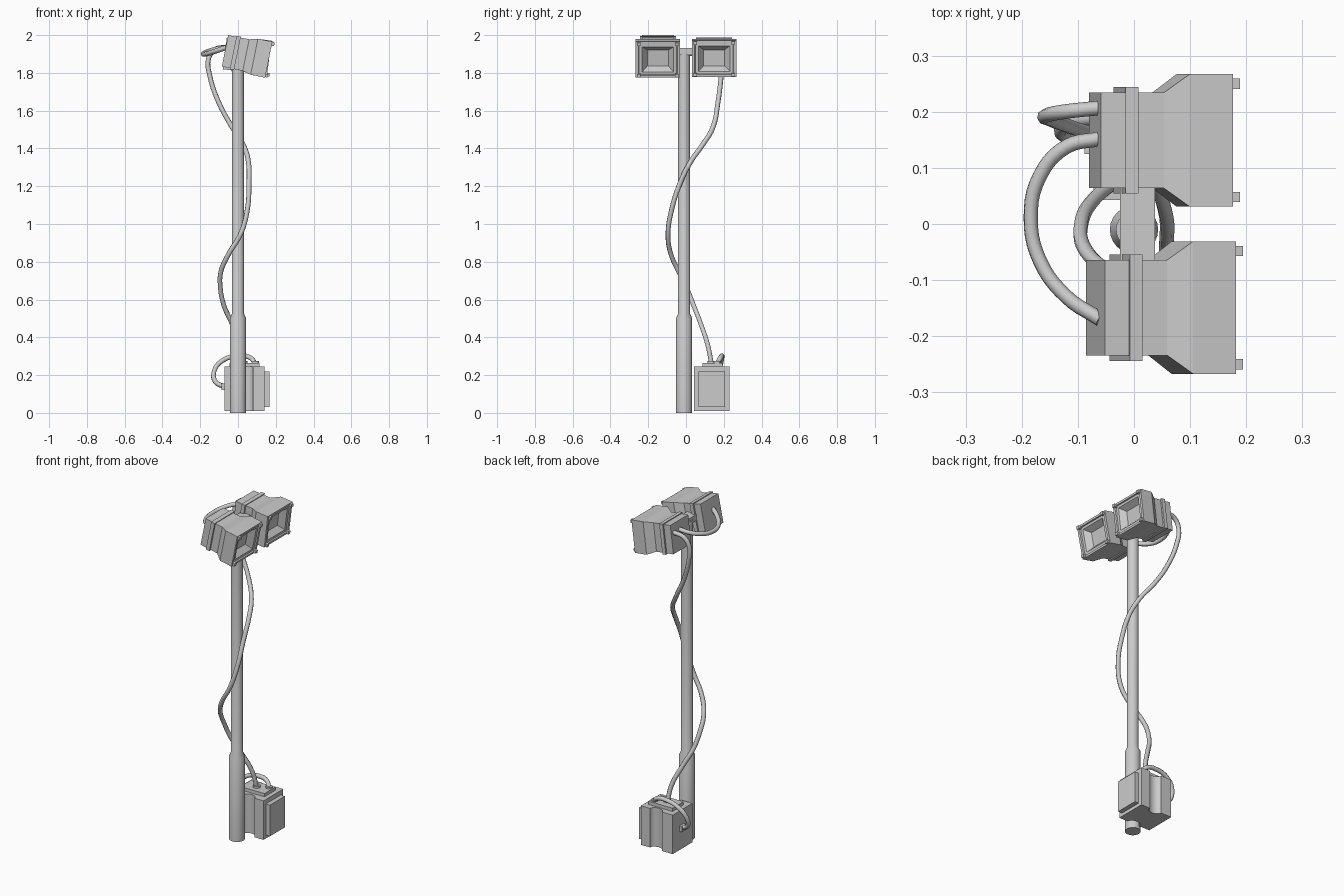
import bpy, bmesh, math
from mathutils import Matrix, Vector

if "Cube" in bpy.data.objects:
    bpy.data.objects.remove(bpy.data.objects["Cube"])


def finish(name, bm, smooth=False):
    bmesh.ops.recalc_face_normals(bm, faces=bm.faces)
    me = bpy.data.meshes.new(name)
    bm.to_mesh(me)
    bm.free()
    ob = bpy.data.objects.new(name, me)
    bpy.context.collection.objects.link(ob)
    if smooth:
        bpy.context.view_layer.objects.active = ob
        ob.select_set(True)
        bpy.ops.object.shade_smooth_by_angle(angle=math.radians(35))
        ob.select_set(False)
    return ob


def loft(name, rings, smooth=False):
    """Skin a list of point rings and cap both ends."""
    bm = bmesh.new()
    vs = [[bm.verts.new(p) for p in r] for r in rings]
    n = len(vs[0])
    for a, b in zip(vs, vs[1:]):
        for i in range(n):
            j = (i + 1) % n
            bm.faces.new((a[i], a[j], b[j], b[i]))
    bm.faces.new(vs[0])
    bm.faces.new(vs[-1])
    return finish(name, bm, smooth)


def box(name, lo, hi):
    rect = [(lo[0], lo[1]), (hi[0], lo[1]), (hi[0], hi[1]), (lo[0], hi[1])]
    return loft(name, [[(x, y, z) for x, y in rect] for z in (lo[2], hi[2])])


def turned(name, profile, cx, cy, n=24):
    return loft(name, [[(cx + r * math.cos(2 * math.pi * i / n),
                         cy + r * math.sin(2 * math.pi * i / n), z)
                        for i in range(n)] for r, z in profile], True)


def frustum(name, sections):
    """Rectangular sections along x: (x, half width, half height)."""
    return loft(name, [[(x, w * a, h * b) for a, b in
                        ((-1, -1), (1, -1), (1, 1), (-1, 1))] for x, w, h in sections])


def cable(name, pts, r=0.013):
    cu = bpy.data.curves.new(name, 'CURVE')
    cu.dimensions = '3D'
    cu.bevel_depth = r
    cu.bevel_resolution = 2
    cu.resolution_u = 5
    cu.use_fill_caps = True
    sp = cu.splines.new('BEZIER')
    sp.bezier_points.add(len(pts) - 1)
    for bp, p in zip(sp.bezier_points, pts):
        bp.co = p
        bp.handle_left_type = bp.handle_right_type = 'AUTO'
    ob = bpy.data.objects.new(name, cu)
    bpy.context.collection.objects.link(ob)


# Pole with thicker sleeve, and crossbar
turned("pole", [(0.043, 0), (0.043, 0.5), (0.032, 0.525), (0.032, 1.915)], 0, -0.01)
box("crossbar", (-0.025, -0.075, 1.895), (0.037, 0.075, 1.932))


# Lamp heads, tilted downwards
def lamp(prefix, y, z, tilt):
    parts = [
        frustum(prefix + "_housing", [
            (-0.07, 0.085, 0.085), (0.043, 0.085, 0.085), (0.088, 0.118, 0.097),
            (0.166, 0.118, 0.097), (0.166, 0.103, 0.085), (0.159, 0.100, 0.082),
            (0.159, 0.083, 0.068), (0.125, 0.056, 0.043)]),
        frustum(prefix + "_band", [(-0.026, 0.095, 0.09), (-0.003, 0.095, 0.09)])]
    # corner clips on the front rim
    for sy in (-1, 1):
        for sz in (-1, 1):
            cy, cz = sy * 0.101, sz * 0.085
            parts.append(box(prefix + "_clip", (0.155, cy - 0.009, cz - 0.009),
                             (0.179, cy + 0.009, cz + 0.009)))
    for p in parts:
        p.matrix_world = Matrix.Translation((0, y, z)) @ Matrix.Rotation(math.radians(tilt), 4, 'Y')


lamp("lamp_front", -0.149, 1.903, 11.5)
lamp("lamp_back", 0.149, 1.895, 7)

# Battery box with a rounded groove on both long sides
X0, X1, Y0, Y1, GX, GR, GD = -0.072, 0.14, 0.043, 0.23, 0.04, 0.04, 0.03
groove = [(GX - GR * math.cos(math.pi * i / 10), GD * math.sin(math.pi * i / 10))
          for i in range(11)]
outline = ([(X0, Y0)] + [(x, Y0 + d) for x, d in groove] + [(X1, Y0), (X1, Y1)]
           + [(x, Y1 - d) for x, d in reversed(groove)] + [(X0, Y1)])
loft("battery_box", [[(x, y, z) for x, y in outline] for z in (0.01, 0.245)], True)
box("battery_side_panel", (0.135, 0.065, 0.03), (0.167, 0.207, 0.218))
box("battery_lid", (-0.045, 0.088, 0.24), (0.115, 0.192, 0.265))

# Cable glands
turned("gland_main", [(0.021, 0.26), (0.021, 0.276)], 0.03, 0.135, 12)
turned("gland_loop", [(0.019, 0.26), (0.019, 0.274)], 0.092, 0.165, 12)
box("side_socket", (-0.088, 0.125, 0.122), (-0.06, 0.165, 0.155))

# Cables
cable("lamp_link_cable", [
    (-0.06, 0.152, 1.935), (-0.12, 0.138, 1.925), (-0.168, 0.085, 1.91),
    (-0.184, 0.01, 1.90), (-0.168, -0.065, 1.90), (-0.12, -0.13, 1.915), (-0.06, -0.17, 1.935)])
cable("main_cable", [
    (-0.06, 0.207, 1.937), (-0.125, 0.2, 1.922), (-0.157, 0.193, 1.87), (-0.148, 0.186, 1.78),
    (-0.105, 0.17, 1.65), (-0.03, 0.142, 1.51), (0.03, 0.085, 1.415), (0.055, 0.025, 1.33),
    (0.058, -0.03, 1.22), (0.05, -0.075, 1.08), (0.015, -0.095, 0.95), (-0.05, -0.08, 0.84),
    (-0.09, -0.04, 0.75), (-0.094, 0.0, 0.67), (-0.075, 0.04, 0.57), (-0.035, 0.075, 0.48),
    (0.015, 0.115, 0.36), (0.03, 0.135, 0.26)])
cable("battery_loop_cable", [
    (0.092, 0.165, 0.26), (0.065, 0.183, 0.292), (0.0, 0.19, 0.302), (-0.08, 0.188, 0.278),
    (-0.125, 0.175, 0.225), (-0.12, 0.155, 0.165), (-0.07, 0.145, 0.138)])
